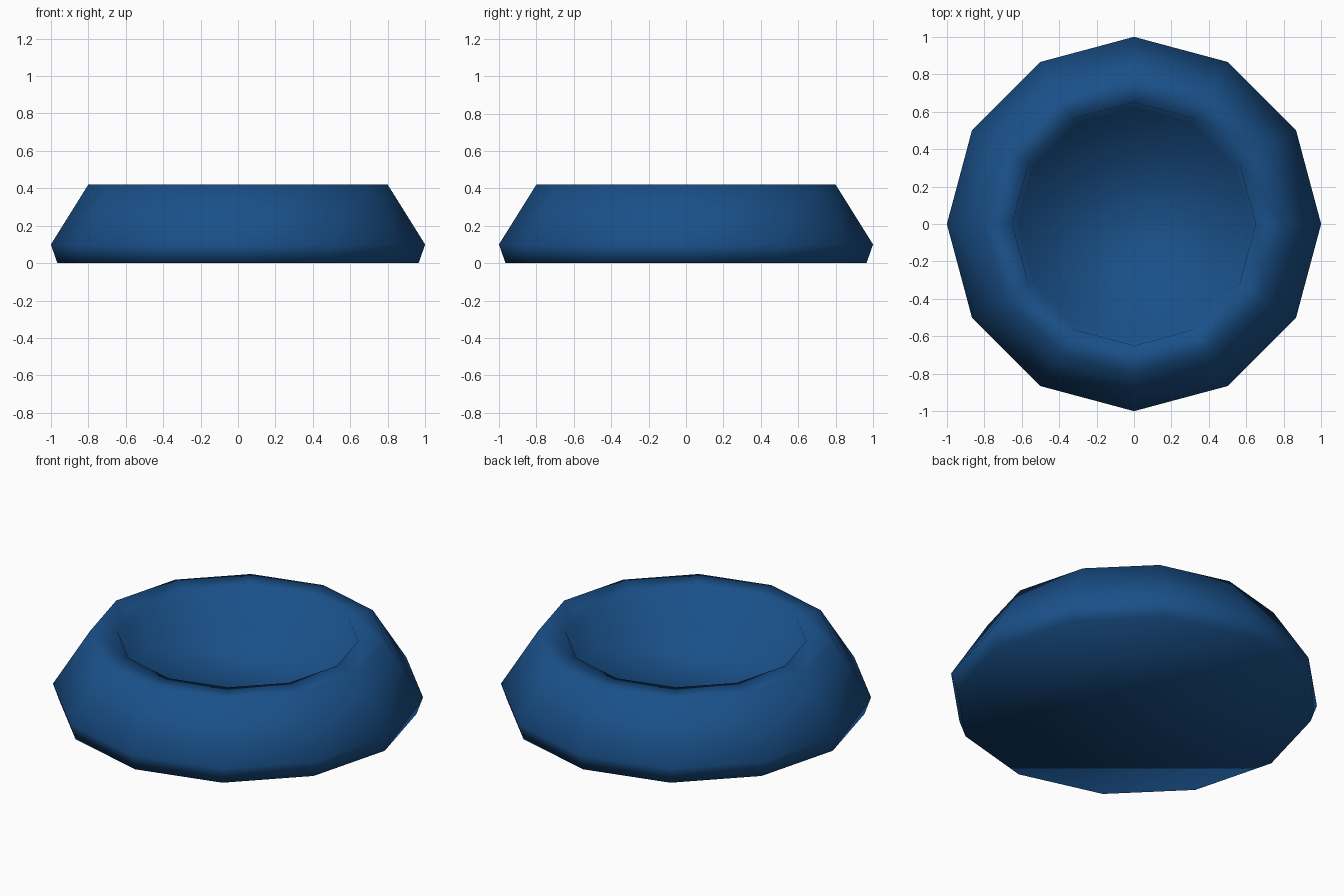
import bpy, bmesh, math

if "Cube" in bpy.data.objects:
    bpy.data.objects.remove(bpy.data.objects["Cube"])

SIDES = 12
# Profile (radius, height): base, widest ring, top rim, inner rim, well floor
PROFILE = [(0.965, 0.0), (1.0, 0.1), (0.8, 0.42), (0.65, 0.42), (0.62, 0.18)]


def ring(bm, r, z):
    return [bm.verts.new((r * math.cos(2 * math.pi * i / SIDES),
                          r * math.sin(2 * math.pi * i / SIDES), z))
            for i in range(SIDES)]


# Twelve-sided bowl turned from the profile
bm = bmesh.new()
rings = [ring(bm, r, z) for r, z in PROFILE]
for a, b in zip(rings, rings[1:]):
    for i in range(SIDES):
        j = (i + 1) % SIDES
        bm.faces.new((a[i], a[j], b[j], b[i]))
# Underside and well floor
bm.faces.new(rings[0][::-1])
bm.faces.new(rings[-1])
for f in bm.faces:
    f.smooth = True
mesh = bpy.data.meshes.new("pet_bowl")
bm.to_mesh(mesh)
bm.free()
bowl = bpy.data.objects.new("pet_bowl", mesh)
bpy.context.collection.objects.link(bowl)

# Blue finish
blue = bpy.data.materials.new("blue")
blue.diffuse_color = (0.01, 0.08, 0.25, 1)
blue.use_nodes = True
blue.node_tree.nodes["Principled BSDF"].inputs["Base Color"].default_value = blue.diffuse_color
mesh.materials.append(blue)
